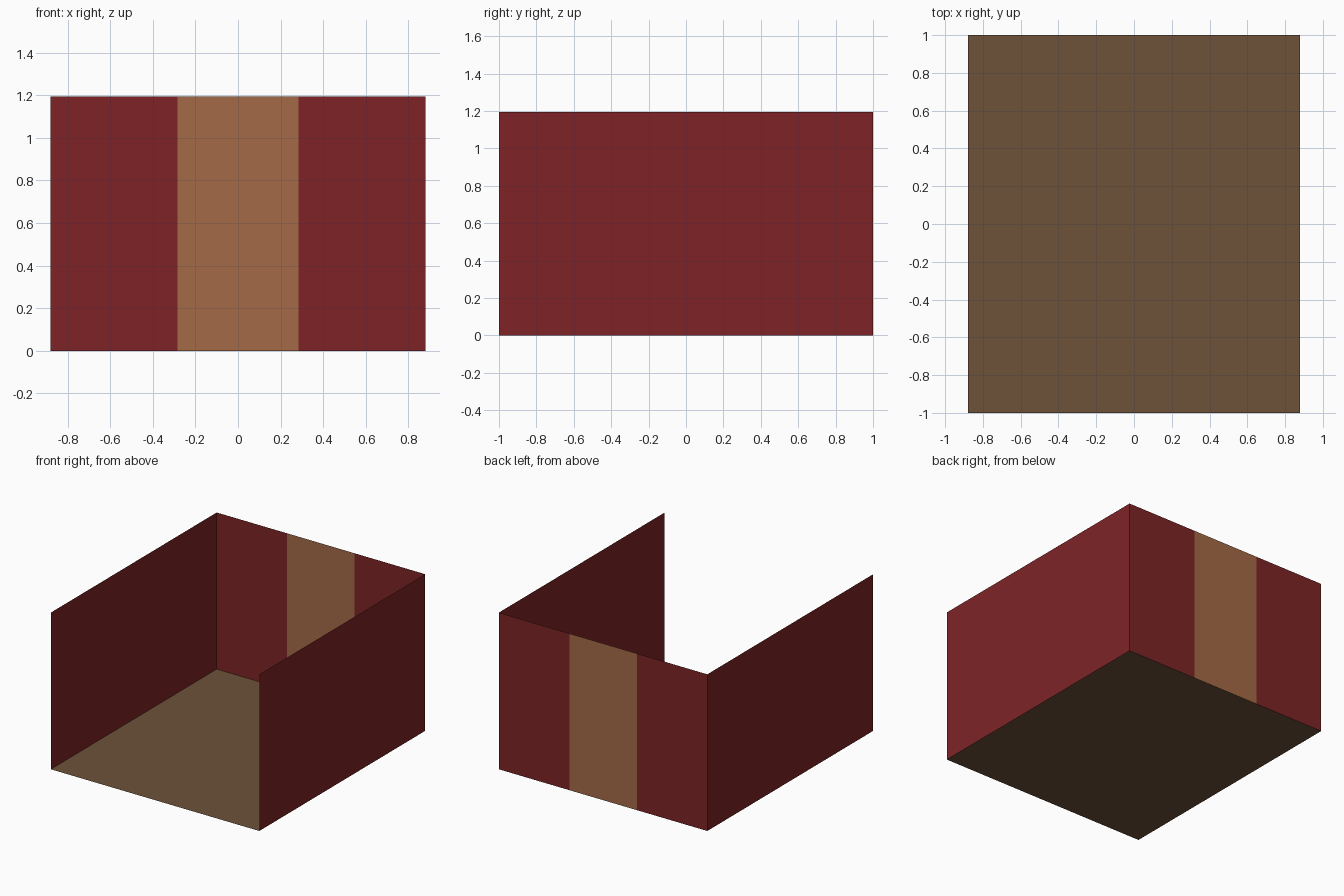
import bpy

if "Cube" in bpy.data.objects:
    bpy.data.objects.remove(bpy.data.objects["Cube"])

W, D, H, S = 0.88, 1.0, 1.195, 0.285   # half width, half depth, height, half stripe


def material(name, rgb):
    def lin(c):
        c /= 255
        return c / 12.92 if c <= 0.04045 else ((c + 0.055) / 1.055) ** 2.4
    m = bpy.data.materials.new(name)
    m.diffuse_color = (*[lin(c) for c in rgb], 1)
    m.use_nodes = True
    m.node_tree.nodes["Principled BSDF"].inputs["Base Color"].default_value = m.diffuse_color
    return m


red = material("dark_red", (126, 36, 38))
tan = material("tan_stripe", (164, 106, 71))
brown = material("floor_brown", (109, 81, 57))


def sheet(name, path, sweep, mats, slots):
    """Flat sheet: a line of points swept along a vector, one face per segment."""
    n = len(path)
    verts = list(path) + [tuple(a + b for a, b in zip(p, sweep)) for p in path]
    faces = [(i, i + 1, n + i + 1, n + i) for i in range(n - 1)]
    mesh = bpy.data.meshes.new(name)
    mesh.from_pydata(verts, [], faces)
    for m in mats:
        mesh.materials.append(m)
    for poly, slot in zip(mesh.polygons, slots):
        poly.material_index = slot
    ob = bpy.data.objects.new(name, mesh)
    bpy.context.collection.objects.link(ob)
    return ob


# floor, facing up
sheet("floor", [(-W, -D, 0), (W, -D, 0)], (0, 2 * D, 0), [brown], [0])

# side walls, facing outward
sheet("left_wall", [(-W, D, 0), (-W, -D, 0)], (0, 0, H), [red], [0])
sheet("right_wall", [(W, -D, 0), (W, D, 0)], (0, 0, H), [red], [0])

# back wall with a central vertical stripe; the front stays open
sheet("back_wall", [(x, D, 0) for x in (W, S, -S, -W)], (0, 0, H),
      [red, tan], [0, 1, 0])
